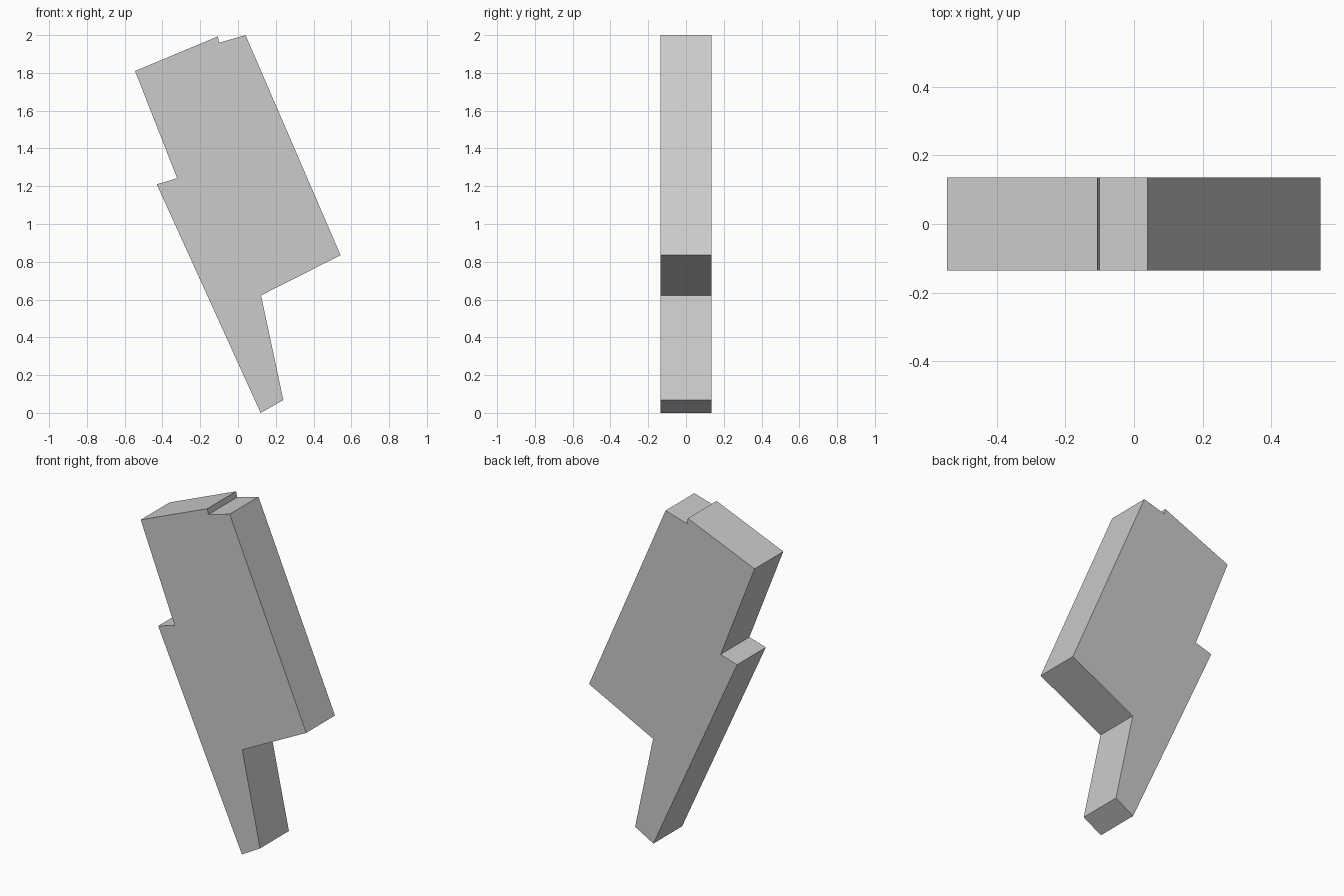
import bpy
import bmesh

cube = bpy.data.objects.get("Cube")
if cube:
    bpy.data.objects.remove(cube, do_unlink=True)

# Plain grey material
grey = bpy.data.materials.new("light grey")
grey.use_nodes = True
color = (0.6, 0.6, 0.6, 1.0)
grey.diffuse_color = color
grey.node_tree.nodes["Principled BSDF"].inputs["Base Color"].default_value = color

# Tilted slab outline (x, z): top edge with notch, broad side, tapered foot, side step
outline = [
    (-0.545, 1.81), (-0.107, 1.993), (-0.10, 1.96), (0.04, 2.0),
    (0.543, 0.835), (0.122, 0.622), (0.24, 0.068), (0.12, 0.005),
    (-0.43, 1.21), (-0.322, 1.242),
]
outline = [(x, 0.0 if z < 0.01 else z) for x, z in outline]
depth = 0.27

# Extrude the outline from front to back
bm = bmesh.new()
front = bm.faces.new([bm.verts.new((x, -depth / 2, z)) for x, z in outline])
extruded = bmesh.ops.extrude_face_region(bm, geom=[front], use_keep_orig=True)
back_verts = [g for g in extruded["geom"] if isinstance(g, bmesh.types.BMVert)]
bmesh.ops.translate(bm, verts=back_verts, vec=(0, depth, 0))
bmesh.ops.recalc_face_normals(bm, faces=bm.faces)

mesh = bpy.data.meshes.new("notched_slab")
bm.to_mesh(mesh)
bm.free()
mesh.materials.append(grey)
slab = bpy.data.objects.new("notched_slab", mesh)
bpy.context.collection.objects.link(slab)
